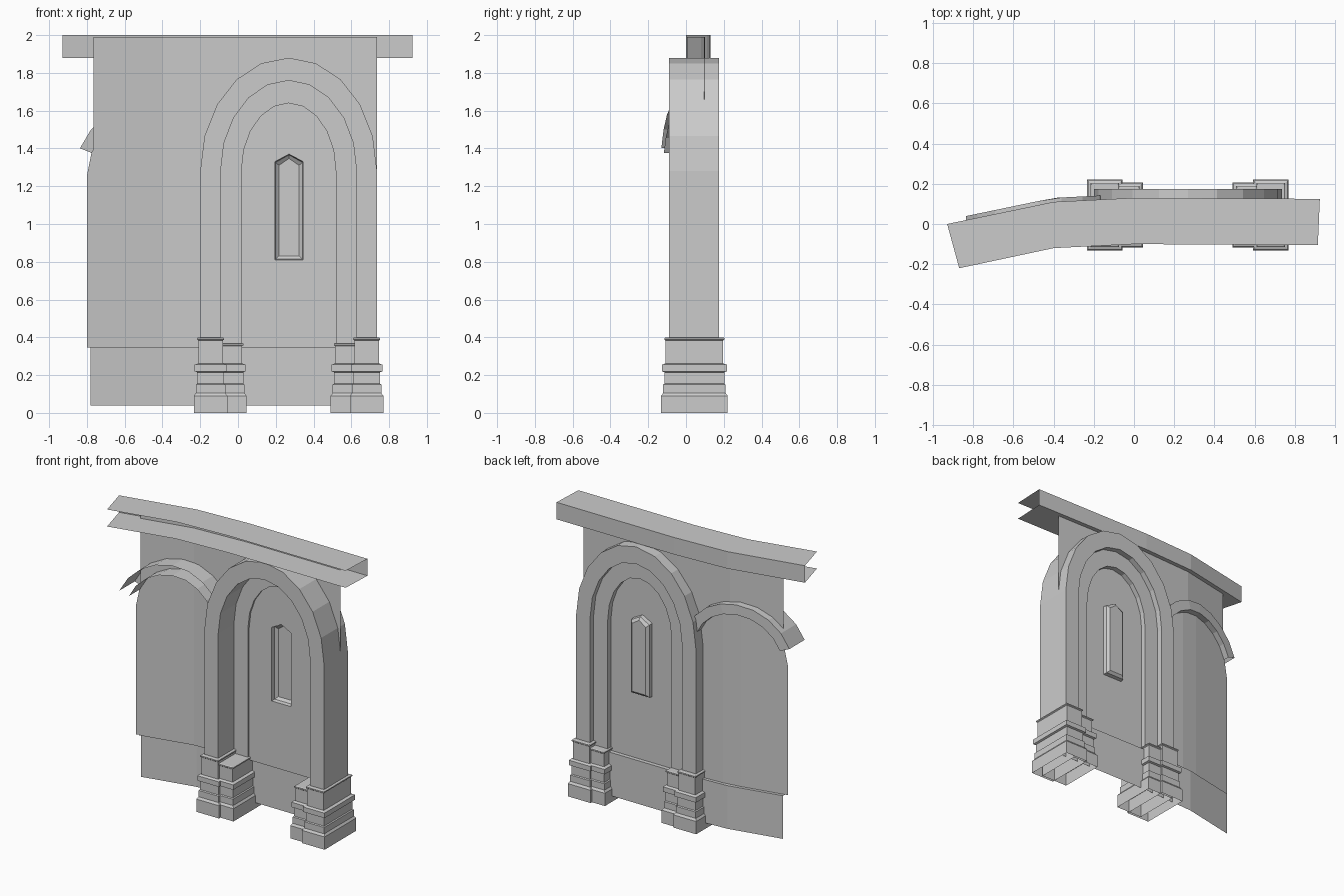
import bpy, bmesh
from math import sin, cos, pi, radians

if "Cube" in bpy.data.objects:
    bpy.data.objects.remove(bpy.data.objects["Cube"])

BACK = [(-0.93, 0.0), (-0.40, 0.11), (0.0, 0.13), (0.925, 0.125)]
FRONT = [(-0.87, -0.22), (-0.40, -0.12), (0.0, -0.10), (0.915, -0.105)]
CX = 0.268            # centre line of the main arch


def make(name, faces):
    """Mesh from a list of faces given as point lists."""
    bm = bmesh.new()
    for f in faces:
        bm.faces.new([bm.verts.new(p) for p in f])
    bmesh.ops.remove_doubles(bm, verts=bm.verts, dist=0.0005)
    bmesh.ops.recalc_face_normals(bm, faces=bm.faces)
    me = bpy.data.meshes.new(name)
    bm.to_mesh(me)
    bm.free()
    ob = bpy.data.objects.new(name, me)
    bpy.context.collection.objects.link(ob)
    return ob


def bridge(loops, closed=False):
    """Quads between consecutive point rows."""
    out = []
    for a, b in zip(loops, loops[1:]):
        n = len(a)
        for i in range(n if closed else n - 1):
            j = (i + 1) % n
            out.append([a[i], a[j], b[j], b[i]])
    return out


def wall_y(x, off=0.0):
    """Depth of the bent wall at x."""
    for (x0, y0), (x1, y1) in zip(BACK, BACK[1:]):
        if x <= x1:
            break
    return y0 + (y1 - y0) * (x - x0) / (x1 - x0) - 0.03 + off


def P(x, z, off=0.0):
    return (x, wall_y(x, off), z)


# cornice: bent channel, open at the front and ends
make("cornice", bridge([
    [(fx, fy, 2.0), (bx, by, 2.0), (bx, by, 1.88), (fx, fy, 1.88)]
    for (fx, fy), (bx, by) in zip(FRONT, BACK)]))

# wall sheet with a pointed window opening
Z0, Z1 = 0.345, 1.99
win = [(0.195, 0.81), (0.345, 0.81), (0.345, 1.33), (0.27, 1.37), (0.195, 1.33)]
wall = []
for a, b in [(-0.765, -0.4), (-0.4, 0.0), (0.0, 0.195), (0.345, 0.735)]:
    wall.append([P(a, Z0), P(b, Z0), P(b, Z1), P(a, Z1)])
wall.append([P(x, z) for x, z in [(0.195, Z0), (0.345, Z0), (0.345, 0.81), (0.195, 0.81)]])
wall.append([P(x, z) for x, z in [(0.195, 1.33), (0.27, 1.37), (0.27, Z1), (0.195, Z1)]])
wall.append([P(x, z) for x, z in [(0.27, 1.37), (0.345, 1.33), (0.345, Z1), (0.27, Z1)]])
make("wall", wall)

# window pocket, bulging out of the back with a bevelled rim


def shrink(s, y):
    return [(0.27 + (x - 0.27) * (1 - s / 0.075), y, 1.08 + (z - 1.08) * (1 - s / 0.28))
            for x, z in win]


rows = [shrink(0, 0.098), shrink(0.004, 0.125), shrink(0.022, 0.14)]
make("window", bridge(rows, True) + [rows[-1]])

# plinth sheet with a small ledge towards the back
xs = [-0.78, -0.4, 0.0, 0.735]
make("plinth", bridge([[P(x, 0.04, 0.028), P(x, Z0, 0.028), P(x, Z0)] for x in xs]))

# arched side panel under the hood
HX, HZ = -0.475, 1.255
panel = []
pts = [(HX - 0.325 * cos(pi * i / 8 * 0.999), HZ + 0.325 * sin(pi * i / 8)) for i in range(9)]
make("side_panel", bridge([[P(x, Z0, 0.006), P(x, z, 0.006)] for x, z in pts]))

# side hood: curved channel, open at the front
hood = []
for i in range(9):
    t = radians(158 - 136 * i / 8)
    (xo, zo), (xi, zi) = [(HX + r * cos(t), HZ + r * sin(t)) for r in (0.39, 0.32)]
    hood.append([P(xo, zo, -0.12), P(xo, zo, 0.05), P(xi, zi, 0.05), P(xi, zi, -0.12)])
make("side_hood", bridge(hood))


def arch(name, a, top, a_in, top_in, y0, y1, spring=1.28, base=0.30):
    """Arch of ten segments on straight jambs, rectangular section."""
    def line(w, h):
        arc = [(CX - w * cos(pi * i / 10), spring + (h - spring) * sin(pi * i / 10))
               for i in range(11)]
        return [(CX - w, base)] + arc + [(CX + w, base)]
    rows = [[(xo, y0, zo), (xo, y1, zo), (xi, y1, zi), (xi, y0, zi)]
            for (xo, zo), (xi, zi) in zip(line(a, top), line(a_in, top_in))]
    return make(name, bridge(rows, True) + [rows[0], rows[-1]])


arch("main_arch", 0.468, 1.88, 0.36, 1.76, -0.09, 0.175)
arch("inner_arch", 0.37, 1.77, 0.25, 1.64, 0.085, 0.135)


def pier_base(name, x0, x1, y0, y1, prof):
    """Moulded rectangular base, open underneath: profile of (outset, z)."""
    rows = [[(x0 - o, y0 - o, z), (x1 + o, y0 - o, z), (x1 + o, y1 + o, z), (x0 - o, y1 + o, z)]
            for o, z in prof]
    return make(name, bridge(rows, True) + [rows[-1]])


def moulding(top):
    return [(0.024, 0.0), (0.024, 0.09), (0.013, 0.105), (0.013, 0.15), (0.006, 0.155),
            (0.006, 0.215), (0.019, 0.22), (0.019, 0.255), (0.0, 0.262),
            (0.0, top - 0.017), (0.006, top - 0.012), (0.006, top - 0.004), (0.0, top)]


# pier bases, mirrored about the arch centre line
for side in (-1, 1):
    tag = "left" if side < 0 else "right"
    for part, far, near, y0, y1, top in (("outer", 0.478, 0.348, -0.108, 0.197, 0.40),
                                         ("inner", 0.40, 0.246, -0.092, 0.182, 0.37)):
        x0, x1 = sorted((CX + side * far, CX + side * near))
        pier_base(f"{tag}_{part}_base", x0, x1, y0, y1, moulding(top))
